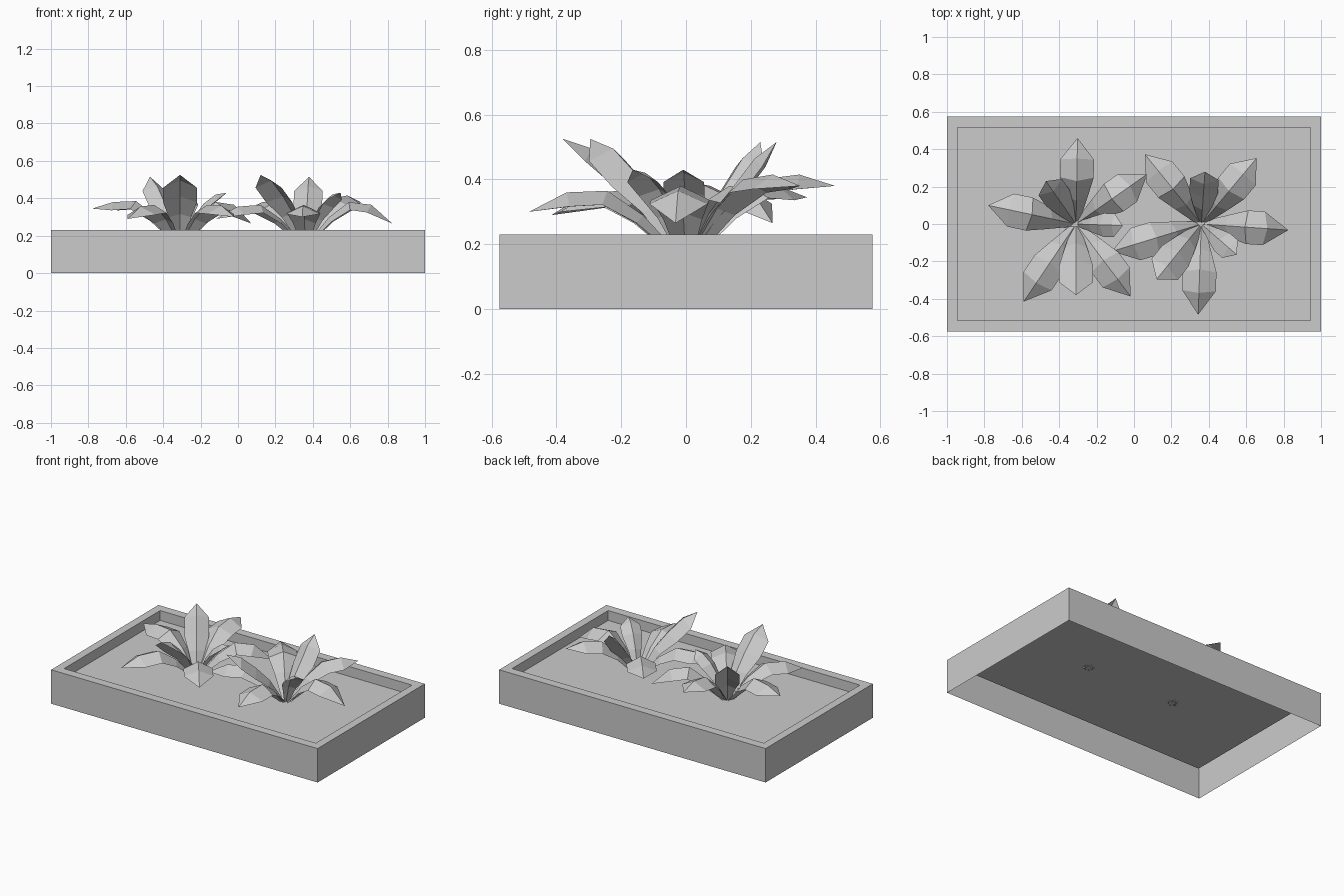
import bpy, bmesh
from math import sin, cos, radians
from mathutils import Vector, Matrix

old = bpy.data.objects.get("Cube")
if old:
    bpy.data.objects.remove(old, do_unlink=True)

grey = bpy.data.materials.new("plain_grey")
grey.use_nodes = True
grey.diffuse_color = (0.6, 0.6, 0.6, 1)
grey.node_tree.nodes["Principled BSDF"].inputs["Base Color"].default_value = (0.6, 0.6, 0.6, 1)

SOIL_Z = 0.163
RIM_Z = 0.23


def make_object(name, bm):
    mesh = bpy.data.meshes.new(name)
    bm.to_mesh(mesh)
    bm.free()
    mesh.materials.append(grey)
    obj = bpy.data.objects.new(name, mesh)
    bpy.context.collection.objects.link(obj)
    return obj


# Planter: open underneath, flat rim, sunken bed
def planter():
    bm = bmesh.new()
    rings = []
    for hx, hy, z in ((1, 0.575, 0), (1, 0.575, RIM_Z),
                      (0.945, 0.515, RIM_Z), (0.945, 0.515, SOIL_Z)):
        rings.append([bm.verts.new((sx * hx, sy * hy, z))
                      for sx, sy in ((-1, -1), (1, -1), (1, 1), (-1, 1))])
    for low, high in zip(rings, rings[1:]):
        for i in range(4):
            j = (i + 1) % 4
            bm.faces.new((low[i], low[j], high[j], high[i]))
    bm.faces.new(rings[-1])
    return make_object("planter_box", bm)


# Leaf: arched centre ridge with both halves folded down, ending in a point
def add_leaf(bm, angle, reach, mid_z, upper_z, tip_z, width):
    out = Vector((cos(radians(angle)), sin(radians(angle)), 0))
    side = Vector((-out.y, out.x, 0))
    up = Vector((0, 0, 1))
    low_z = SOIL_Z + (mid_z - SOIL_Z) * 0.62
    stations = ((0.03, SOIL_Z, 0.2), (0.27, low_z, 0.6), (0.5, mid_z, 0.9), (0.76, upper_z, 0.9))
    ridge = [out * (t * reach) + up * z for t, z, w in stations]
    tip = out * reach + up * tip_z
    path = ridge + [tip]
    rows = []
    for i, (t, z, w) in enumerate(stations):
        along = (path[i + 1] - path[max(i - 1, 0)]).normalized()
        normal = along.cross(side).normalized()
        if normal.z < 0:
            normal.negate()
        drop = normal * (0.5 * w * width)
        rows.append([bm.verts.new(ridge[i] + side * (s * w * width) - drop * abs(s))
                     for s in (1, 0, -1)])
    end = bm.verts.new(tip)
    for a, b in zip(rows, rows[1:]):
        for k in range(2):
            bm.faces.new((a[k], a[k + 1], b[k + 1], b[k]))
    for k in range(2):
        bm.faces.new((rows[-1][k], rows[-1][k + 1], end))


# angle, reach, ridge heights (middle, upper, tip), half width
LEAVES = (
    (168, 0.48, 0.385, 0.38, 0.345, 0.1),
    (89, 0.46, 0.40, 0.415, 0.38, 0.1),
    (35, 0.466, 0.38, 0.365, 0.265, 0.1),
    (-2, 0.25, 0.37, 0.42, 0.43, 0.07),
    (-53, 0.485, 0.365, 0.36, 0.3, 0.1),
    (-90, 0.38, 0.41, 0.495, 0.525, 0.1),
    (-124, 0.5, 0.365, 0.355, 0.29, 0.1),
    (125, 0.28, 0.37, 0.465, 0.515, 0.085),
)


def plant(name, x, y, turn):
    bm = bmesh.new()
    for leaf in LEAVES:
        add_leaf(bm, *leaf)
    bmesh.ops.recalc_face_normals(bm, faces=bm.faces[:])
    for f in bm.faces:
        f.normal_update()
        if f.normal.z < 0:
            f.normal_flip()
    bm.transform(Matrix.Translation((x, y, 0)) @ Matrix.Rotation(radians(turn), 4, "Z"))
    return make_object(name, bm)


planter()
plant("right_plant", -0.31, 0, 0)
plant("left_plant", 0.36, 0, -39)
